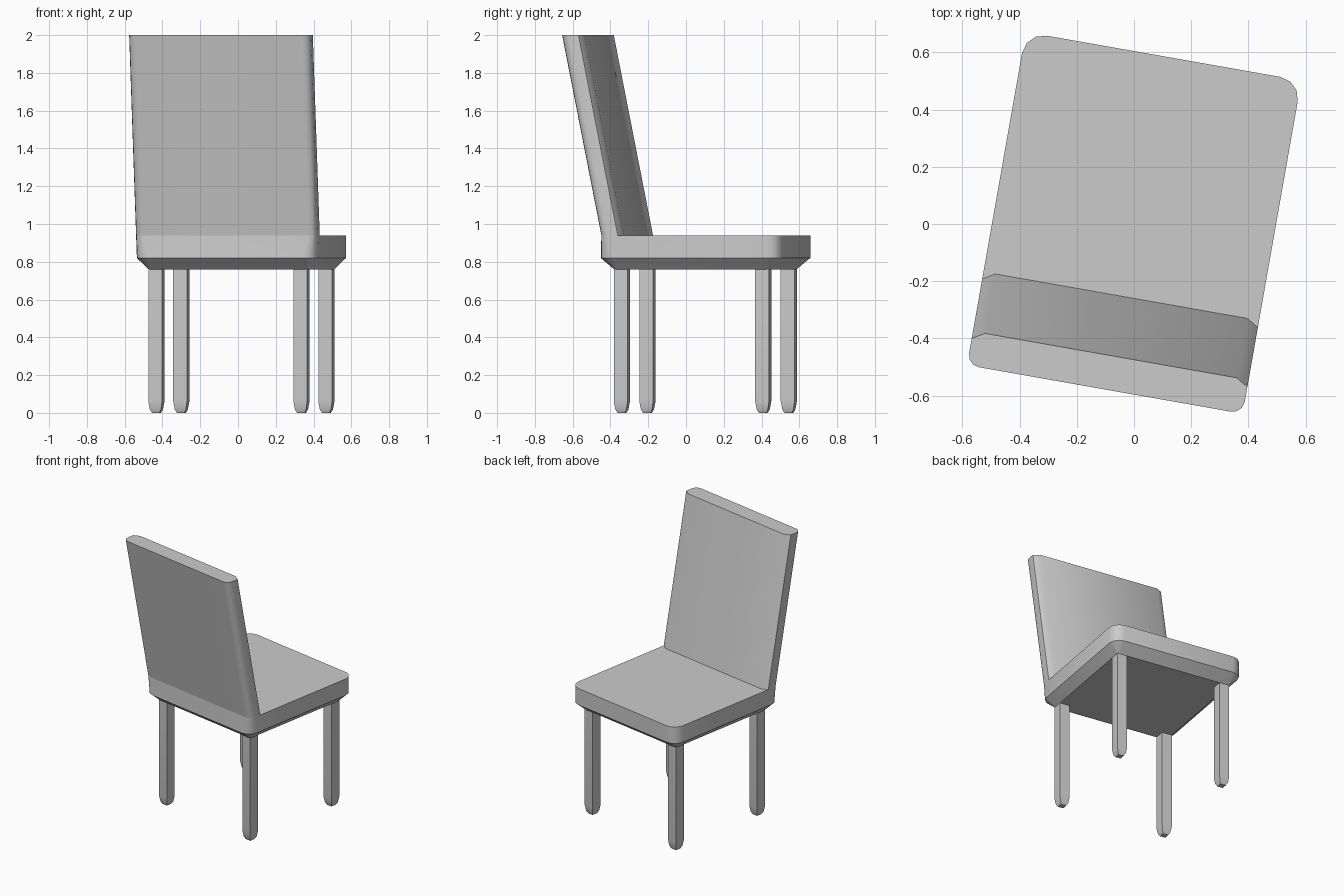
import bpy, bmesh
from math import radians, sin, cos, pi

if "Cube" in bpy.data.objects:
    bpy.data.objects.remove(bpy.data.objects["Cube"])

TURN = radians(-10)      # whole chair is turned slightly about z
SEGS = 3


def arc(cx, cy, r, start):
    """Quarter arc, counter-clockwise, start given in quarter turns."""
    return [(cx + r * cos((start + i / SEGS) * pi / 2),
             cy + r * sin((start + i / SEGS) * pi / 2)) for i in range(SEGS + 1)]


def rounded_ring(hx, y0, y1, r_front, r_back, z):
    """Rounded rectangle; y0 is the backrest edge, y1 the open edge."""
    pts = (arc(hx - r_front, y1 - r_front, r_front, 0)
           + arc(-hx + r_front, y1 - r_front, r_front, 1)
           + arc(-hx + r_back, y0 + r_back, r_back, 2)
           + arc(hx - r_back, y0 + r_back, r_back, 3))
    return [(x, y, z) for x, y in pts]


def loft(name, rings, cap_bottom=True, cap_top=True):
    """Skin a stack of matching rings into a part."""
    bm = bmesh.new()
    loops = [[bm.verts.new(p) for p in ring] for ring in rings]
    for a, b in zip(loops, loops[1:]):
        n = len(a)
        for i in range(n):
            j = (i + 1) % n
            bm.faces.new((a[i], a[j], b[j], b[i]))
    if cap_bottom:
        bm.faces.new(loops[0][::-1])
    if cap_top:
        bm.faces.new(loops[-1])
    mesh = bpy.data.meshes.new(name)
    bm.to_mesh(mesh)
    bm.free()
    obj = bpy.data.objects.new(name, mesh)
    bpy.context.collection.objects.link(obj)
    obj.rotation_euler.z = TURN
    bpy.ops.object.select_all(action='DESELECT')
    obj.select_set(True)
    bpy.context.view_layer.objects.active = obj
    bpy.ops.object.shade_smooth_by_angle(angle=radians(35))
    return obj


# Seat: straight sides with a chamfered underside
loft("seat", [
    rounded_ring(0.427, -0.313, 0.521, 0.012, 0.012, 0.76),
    rounded_ring(0.489, -0.385, 0.595, 0.075, 0.075, 0.82),
    rounded_ring(0.489, -0.376, 0.595, 0.075, 0.042, 0.94),
])


# Backrest: leaning panel, chamfered on the inside and rounded on the outside
def back_ring(shift, z):
    hx, y0, y1, r = 0.489, -0.376, -0.256, 0.042
    pts = ([(hx, y1 - 0.025), (hx - 0.042, y1), (-hx + 0.042, y1), (-hx, y1 - 0.025)]
           + arc(-hx + r, y0 + r, r, 2) + arc(hx - r, y0 + r, r, 3))
    return [(x, y + shift, z) for x, y in pts]


loft("backrest", [back_ring(0, 0.94), back_ring(-0.211, 2.0)], cap_bottom=False)


# Legs: square posts with rounded feet
def leg_ring(cx, cy, h, z):
    return [(cx - h, cy - h, z), (cx + h, cy - h, z),
            (cx + h, cy + h, z), (cx - h, cy + h, z)]


for row, y in (("back", -0.276), ("front", 0.484)):
    for side, x in (("left", -0.39), ("right", 0.39)):
        loft(f"{row}_{side}_leg", [leg_ring(x, y, h, z) for h, z in
             ((0.02, 0.0), (0.03, 0.018), (0.037, 0.062), (0.037, 0.77))])
